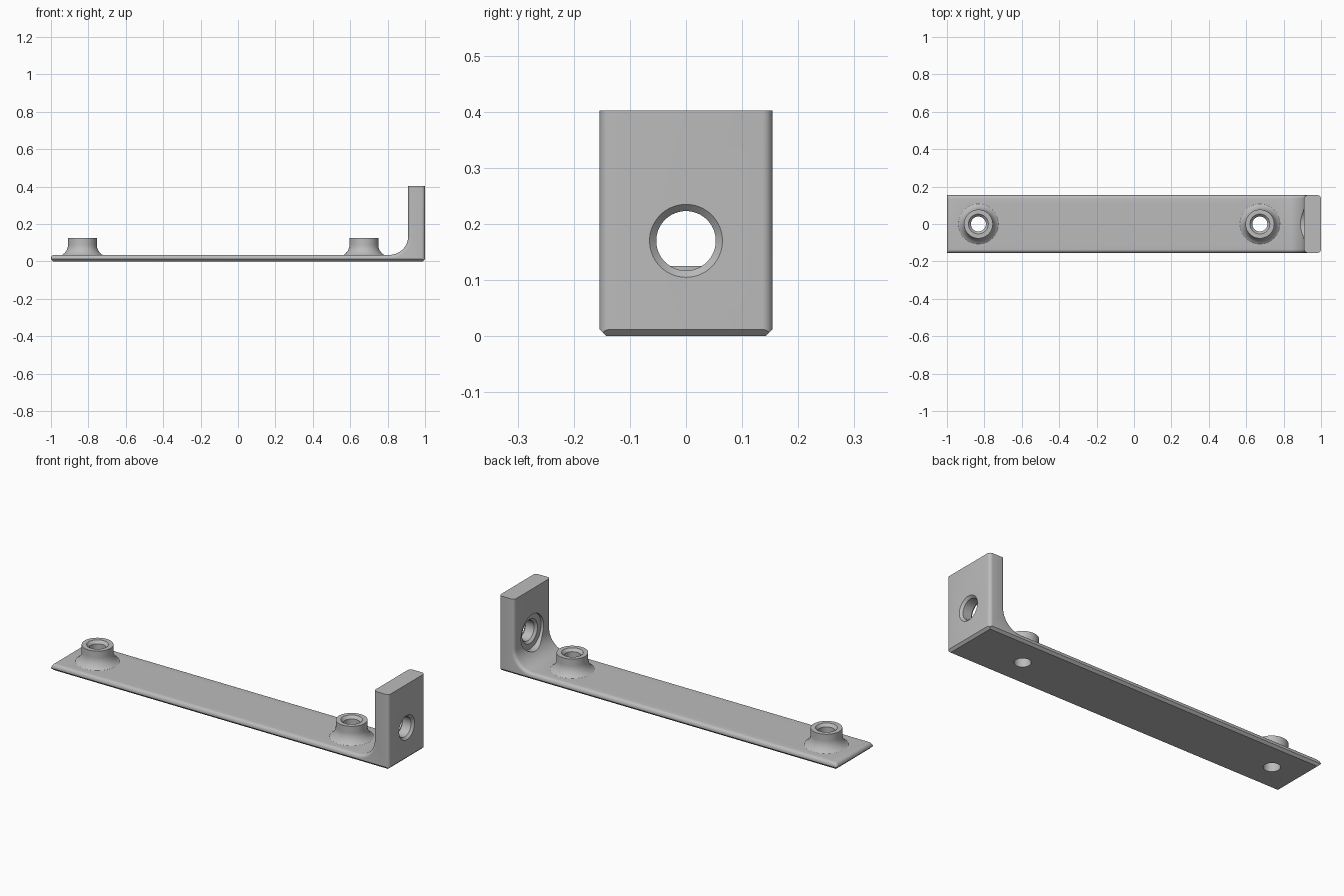
import bpy, bmesh
from math import sin, cos, pi, radians
from mathutils import Matrix, Vector

cube = bpy.data.objects.get("Cube")
if cube:
    bpy.data.objects.remove(cube, do_unlink=True)

grey = bpy.data.materials.new("light_grey")
grey.use_nodes = True
colour = (0.5, 0.5, 0.5, 1)
grey.diffuse_color = colour
grey.node_tree.nodes["Principled BSDF"].inputs["Base Color"].default_value = colour

HALF = 0.154      # half width
THICK = 0.035     # plate thickness
HEIGHT = 0.402    # end wall height
WALL = 0.91       # inner face of the end wall
FILLET = 0.1      # inside corner radius
ROUND = 0.018     # long edge rounding
CHAMFER = 0.012   # bottom edge chamfer


def to_object(name, bm):
    bmesh.ops.recalc_face_normals(bm, faces=bm.faces)
    mesh = bpy.data.meshes.new(name)
    bm.to_mesh(mesh)
    bm.free()
    mesh.materials.append(grey)
    obj = bpy.data.objects.new(name, mesh)
    bpy.context.collection.objects.link(obj)
    return obj


def lathe(name, profile, matrix, steps=64):
    """Solid of revolution about z from (radius, z) points on and off the axis."""
    bm = bmesh.new()
    verts = [bm.verts.new((r, 0, z)) for r, z in profile]
    edges = [bm.edges.new(pair) for pair in zip(verts, verts[1:])]
    bmesh.ops.spin(bm, geom=verts + edges, cent=(0, 0, 0), axis=(0, 0, 1),
                   angle=2 * pi, steps=steps)
    bmesh.ops.remove_doubles(bm, verts=bm.verts, dist=1e-5)
    bm.transform(matrix)
    return to_object(name, bm)


def side_profile(d):
    """L-shaped outline in x, z with its upper and wall faces inset by d."""
    pts = [(1 - d, 0), (1 - d, HEIGHT), (WALL + d, HEIGHT)]
    cx, cz, r = WALL - FILLET, THICK + FILLET, FILLET + d
    for i in range(17):
        a = -pi / 2 * i / 16
        pts.append((cx + r * cos(a), cz + r * sin(a)))
    h = 0.02 - d
    for i in range(6):
        a = pi / 2 * (1 + i / 5)
        pts.append((-0.982 + ROUND * cos(a), THICK - 0.02 + h * sin(a)))
    return pts + [(-1, 0)]


# Bracket body: outlines lofted across the width with rounded long edges
bm = bmesh.new()
angles = [pi / 2 * i / 6 for i in range(7)]
layers = [(-HALF + ROUND * (1 - sin(a)), ROUND * (1 - cos(a))) for a in reversed(angles)]
layers += [(-y, d) for y, d in reversed(layers)]
layers = sorted(set(layers))
rings = [[bm.verts.new((x, y, z)) for x, z in side_profile(d)] for y, d in layers]
for a, b in zip(rings, rings[1:]):
    for i in range(len(a)):
        j = (i + 1) % len(a)
        bm.faces.new((a[i], a[j], b[j], b[i]))
bm.faces.new(rings[0])
bm.faces.new(rings[-1])
bmesh.ops.recalc_face_normals(bm, faces=bm.faces)

# Chamfer around the underside
for out, reach in (((1, 0), 1), ((-1, 0), 1), ((0, 1), HALF), ((0, -1), HALF)):
    side = Vector((*out, 0))
    cut = bmesh.ops.bisect_plane(
        bm, geom=bm.verts[:] + bm.edges[:] + bm.faces[:], dist=1e-6,
        plane_co=side * (reach - CHAMFER), plane_no=side - Vector((0, 0, 1)), clear_outer=True)
    rim = [e for e in bm.edges if e.is_boundary]
    bmesh.ops.holes_fill(bm, edges=rim, sides=0)
body = to_object("bracket", bm)


def combine(tool, operation):
    mod = body.modifiers.new(tool.name, "BOOLEAN")
    mod.object, mod.operation, mod.solver = tool, operation, "EXACT"
    bpy.context.view_layer.objects.active = body
    bpy.ops.object.modifier_apply(modifier=mod.name)
    bpy.data.objects.remove(tool, do_unlink=True)


# Flared bosses with countersunk through holes
R = 0.0643
flare = [(0.077 + R - R * cos(radians(a)), 0.09 - R * sin(radians(a)))
         for a in [58.8 * i / 10 for i in range(11)]]
boss = [(0, 0.125), (0.077, 0.125)] + flare + [(0.108, 0.02), (0, 0.02)]
bore = [(0, 0.2), (0.053, 0.2), (0.053, 0.125), (0.04, 0.11), (0.04, -0.1), (0, -0.1)]
for x in (-0.832, 0.673):
    place = Matrix.Translation((x, 0, 0))
    combine(lathe("boss", boss, place), "UNION")
    combine(lathe("boss_bore", bore, place), "DIFFERENCE")

# Wall hole: chamfered outside, counterbored inside
hole = [(0, 0.8), (0.095, 0.8), (0.095, 0.925), (0.065, 0.925), (0.053, 0.937),
        (0.053, 0.988), (0.065, 1), (0.065, 1.1), (0, 1.1)]
turn = Matrix.Translation((0, 0, 0.17)) @ Matrix.Rotation(pi / 2, 4, "Y")
combine(lathe("wall_hole", hole, turn), "DIFFERENCE")

# Smooth curved faces, keep edges sharp
bpy.ops.object.select_all(action="DESELECT")
body.select_set(True)
bpy.context.view_layer.objects.active = body
bpy.ops.object.shade_smooth_by_angle(angle=radians(28))
